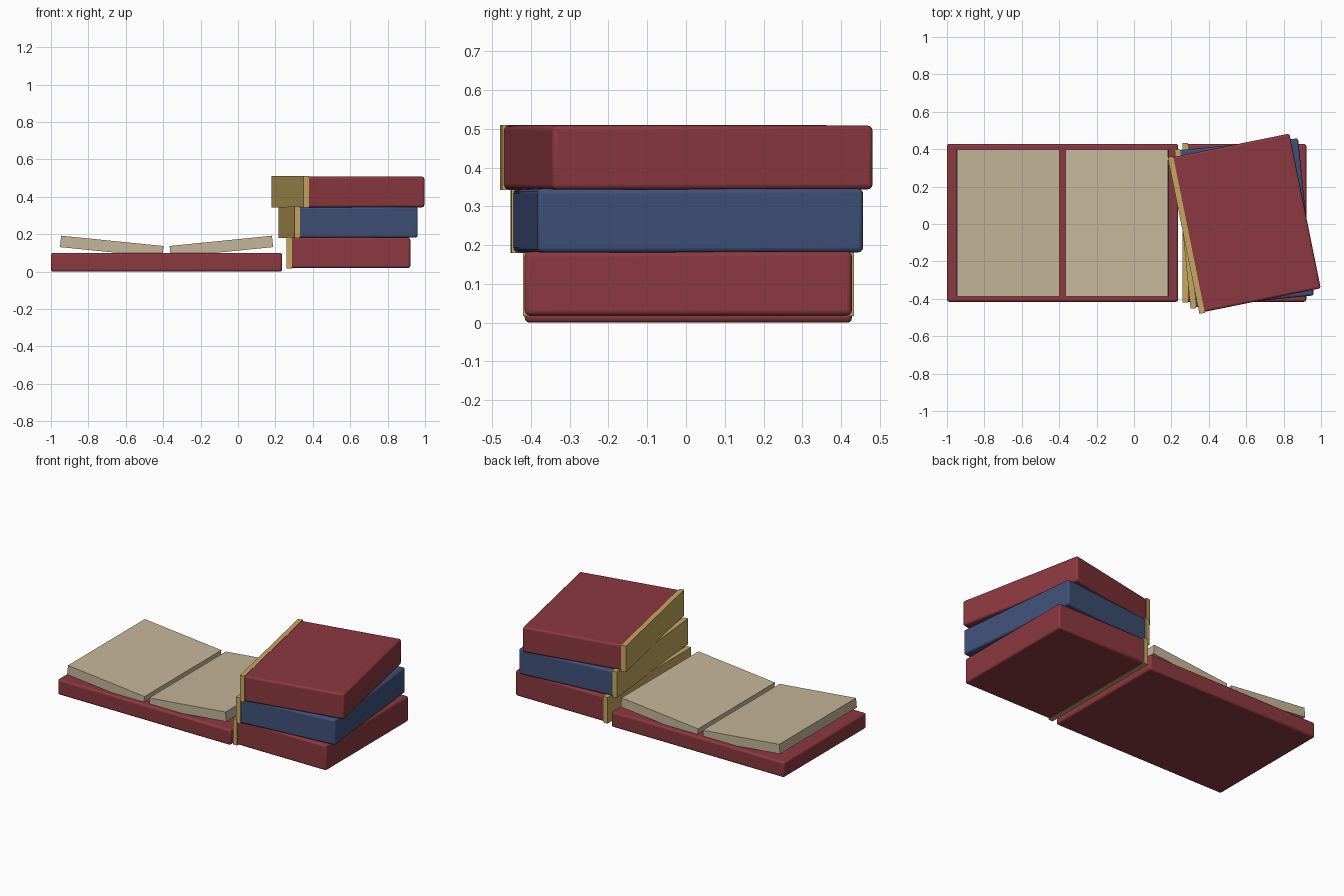
import bpy
from mathutils import Matrix, Vector

if "Cube" in bpy.data.objects:
    bpy.data.objects.remove(bpy.data.objects["Cube"])


def material(name, rgb):
    m = bpy.data.materials.new(name)
    m.diffuse_color = (*rgb, 1)
    m.use_nodes = True
    m.node_tree.nodes["Principled BSDF"].inputs["Base Color"].default_value = m.diffuse_color
    return m


RED = material("red_cloth", (0.26, 0.04, 0.05))
BLUE = material("blue_cloth", (0.05, 0.08, 0.19))
GOLD = material("gold", (0.56, 0.39, 0.12))
PAPER = material("paper", (0.56, 0.47, 0.32))


def box(name, loc, size, mat, rot=(0, 0, 0), bevel=0):
    bpy.ops.mesh.primitive_cube_add(size=1, location=loc, rotation=rot)
    ob = bpy.context.object
    ob.name = name
    ob.scale = size
    bpy.ops.object.transform_apply(location=False, rotation=False, scale=True)
    ob.data.materials.append(mat)
    if bevel:
        mod = ob.modifiers.new("rounded_edges", 'BEVEL')
        mod.width = bevel
        mod.segments = 3
        bpy.ops.object.shade_smooth_by_angle()
    return ob


# Open book: cover board and two tilted page blocks
box("open_book_cover", (-0.382, 0.006, 0.05), (1.236, 0.844, 0.1), RED, bevel=0.012)
for side, label in ((-1, "left"), (1, "right")):
    box(label + "_pages", (-0.382 + side * 0.293, 0.006, 0.134),
        (0.55, 0.785, 0.061), PAPER, rot=(0, -side * 0.1, 0))

# Stack of closed books, each turned a little further
for i, (label, mat) in enumerate((("bottom", RED), ("middle", BLUE), ("top", RED))):
    centre = Vector((0.6, 0.006, 0.101 + i * 0.1625))
    angle = i * 0.1
    box(label + "_book", centre, (0.642, 0.844, 0.164), mat, (0, 0, angle), 0.012)
    offset = Matrix.Rotation(angle, 3, 'Z') @ Vector((-0.327, 0, 0))
    box(label + "_book_spine", centre + offset, (0.03, 0.854, 0.168), GOLD, (0, 0, angle))
